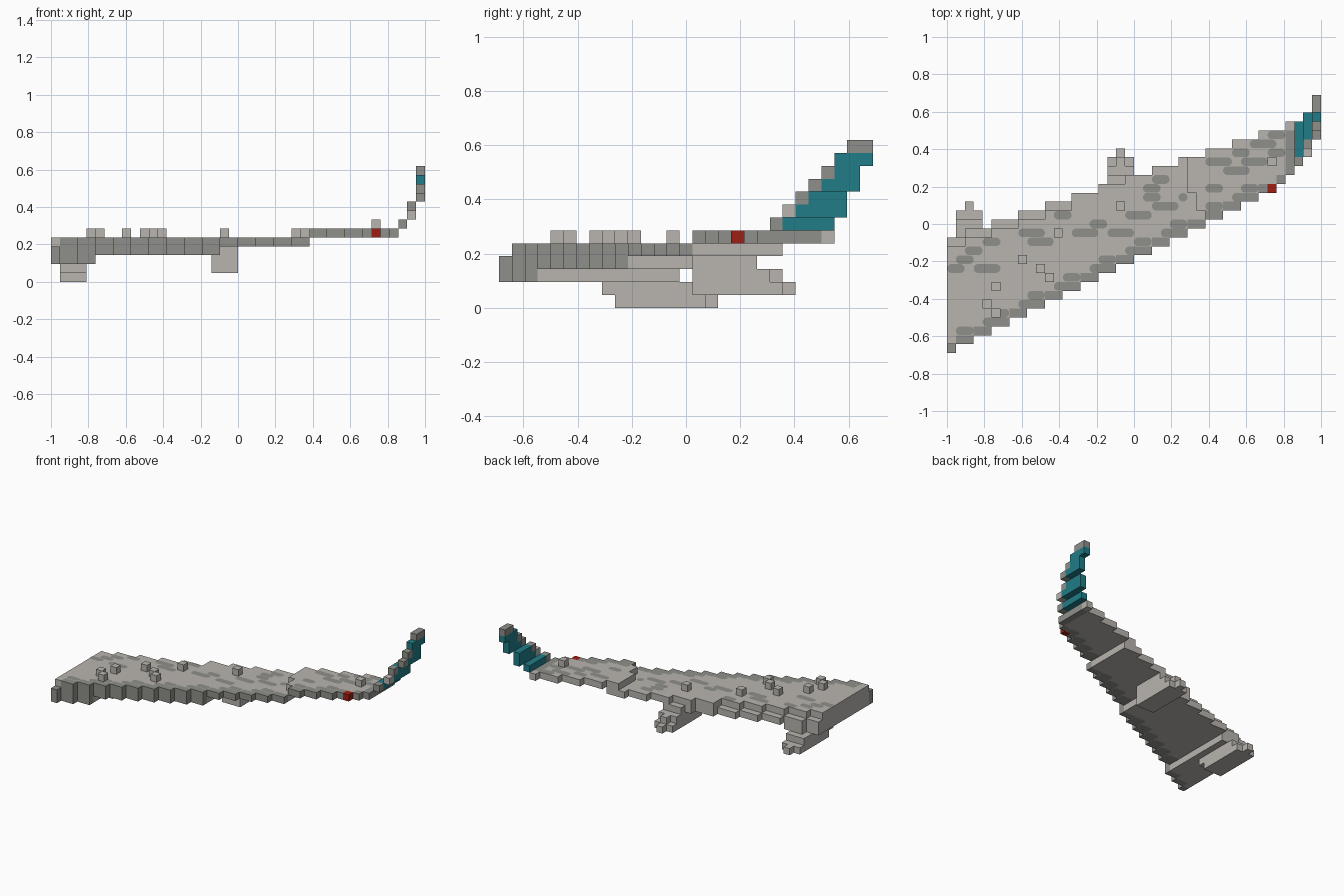
import bpy, bmesh, math
from mathutils import Vector

cube = bpy.data.objects.get("Cube")
if cube:
    bpy.data.objects.remove(cube, do_unlink=True)

CELL = 2 / 42          # edge of one block
NX, NY = 42, 29        # blocks along x and y


def material(name, rgb):
    m = bpy.data.materials.new(name)
    m.use_nodes = True
    colour = (*rgb, 1)
    m.diffuse_color = colour
    m.node_tree.nodes["Principled BSDF"].inputs["Base Color"].default_value = colour
    return m


MATERIALS = [
    material("light_stone", (0.485, 0.462, 0.429)),
    material("dark_stone", (0.275, 0.275, 0.254)),
    material("teal", (0.015, 0.205, 0.242)),
    material("red", (0.352, 0.013, 0.006)),
]
LIGHT, DARK, TEAL, RED = range(4)


def place(i, j, k):
    return Vector(((i - NX / 2) * CELL, (j - NY / 2) * CELL, k * CELL))


def finish(name, bm):
    mesh = bpy.data.meshes.new(name)
    bm.to_mesh(mesh)
    bm.free()
    for m in MATERIALS:
        mesh.materials.append(m)
    obj = bpy.data.objects.new(name, mesh)
    bpy.context.collection.objects.link(obj)
    return obj


def blocks(name, cells):
    """Build the outer skin of a set of blocks: {(i, j, k): colour}."""
    bm = bmesh.new()
    for cell, colour in cells.items():
        for axis in range(3):
            for side in (0, 1):
                beside = list(cell)
                beside[axis] += 2 * side - 1
                if tuple(beside) in cells:
                    continue
                u, v = (axis + 1) % 3, (axis + 2) % 3
                corners = []
                for du, dv in ((0, 0), (1, 0), (1, 1), (0, 1)):
                    p = list(cell)
                    p[axis] += side
                    p[u] += du
                    p[v] += dv
                    corners.append(bm.verts.new(place(*p)))
                if not side:
                    corners.reverse()
                bm.faces.new(corners).material_index = colour
    bmesh.ops.remove_doubles(bm, verts=bm.verts, dist=CELL / 100)
    return finish(name, bm)


def box(i0, i1, j0, j1, k0, k1, colour=LIGHT):
    return {(i, j, k): colour for i in range(i0, i1)
            for j in range(j0, j1) for k in range(k0, k1)}


# Outline of the sloping plan: front edge and back edge of each column
def front(i):
    return 20 if i == 38 else (i + 1) // 2


def back(i, k):
    edge = 22 + (i - 26) // 3
    return edge - 1 if k == 4 and i < 14 else edge


def body_colour(i, j):
    if (i, j) == (36, 18):
        return RED
    if j == front(i) or (i == 38 and j < 25):
        return DARK
    return LIGHT


# Body: stepped slabs, rising toward the tail
body = {}
for first, last, low, high in ((0, 5, 2, 5), (5, 19, 3, 5), (19, 29, 4, 5), (29, 39, 5, 6)):
    for i in range(first, last):
        for k in range(low, high):
            start = max(1, front(i)) if k == 4 else front(i)
            for j in range(start, back(i, k)):
                body[i, j, k] = body_colour(i, j)
body.update(box(27, 28, 18, 22, 5, 6))
body.update(box(28, 29, 17, 22, 5, 6))
blocks("body", body)

# Feet with a longer middle toe
rear_foot = {**box(1, 4, 9, 16, 0, 1), **box(1, 4, 8, 15, 1, 2),
             **box(2, 3, 16, 17, 0, 1)}
blocks("rear_foot", rear_foot)
fore_foot = {**box(18, 21, 15, 22, 1, 2), **box(18, 21, 15, 21, 2, 3),
             **box(18, 21, 15, 20, 3, 4), **box(19, 20, 21, 22, 2, 3),
             **box(19, 20, 22, 23, 1, 2)}
blocks("fore_foot", fore_foot)

# Bumps scattered on the top
BUMPS = [(5, 7), (4, 5), (5, 4), (8, 10), (10, 9), (11, 8), (12, 13), (19, 16), (28, 16)]
bumps = {(i, j, 5): LIGHT for i, j in BUMPS}
bumps[36, 21, 6] = LIGHT
blocks("bumps", bumps)

# Raised tip: each row has a stone front and a teal rear
tip = {}
for k, i, start, teal, end in ((6, 39, 21, 22, 26), (7, 40, 22, 23, 27), (8, 40, 23, 24, 27),
                               (9, 41, 24, 25, 28), (10, 41, 25, 26, 28),
                               (11, 41, 26, 26, 29), (12, 41, 27, 29, 29)):
    for j in range(start, end):
        stone = LIGHT if k == 7 else DARK
        tip[i, j, k] = TEAL if j >= teal else stone
blocks("raised_tip", tip)

# Rounded dark patches on the top and the underside
patches = bmesh.new()


def patch(i, j, length, k, under=False):
    centre = place(i + length / 2, j + 0.5, k)
    centre.z += -0.002 if under else 0.002
    half = (length - 1) / 2 * CELL
    ring = []
    for n in range(12):
        a = math.tau * (n + 0.5) / 12
        x = math.copysign(half, math.cos(a)) + math.cos(a) * CELL / 2
        ring.append(patches.verts.new(centre + Vector((x, math.sin(a) * CELL / 2, 0))))
    if under:
        ring.reverse()
    patches.faces.new(ring).material_index = DARK


def top_of(i):
    return 6 if i >= 29 else 5


# Lobes along the front edge
for i in range(1, 36):
    if i % 4 < 2 and i != 28:
        patch(i, front(i) + 1, 2 if i < 34 and i != 27 else 1, top_of(i))

# Streaks in the middle and along the back
STREAKS = [(0, 9, 2), (1, 10, 2), (3, 9, 3), (2, 11, 2), (4, 12, 2), (9, 12, 3), (8, 13, 3),
           (12, 15, 2), (14, 13, 3), (16, 14, 2), (18, 13, 3), (20, 15, 3),
           (22, 17, 2), (22, 18, 2), (23, 19, 2), (23, 16, 3), (26, 17, 1),
           (29, 18, 2), (29, 21, 3), (31, 20, 3), (33, 21, 3), (34, 23, 3),
           (36, 24, 2), (32, 22, 2), (36, 22, 2)]
for i, j, length in STREAKS:
    patch(i, j, length, top_of(i))

# Dark band beneath the front edge
for i in range(5, 36, 2):
    k = 3 if i < 18 else 4 if i < 28 else 5
    if i not in (17, 27):
        patch(i, front(i) + 1, 2, k, under=True)
finish("dark_patches", patches)
